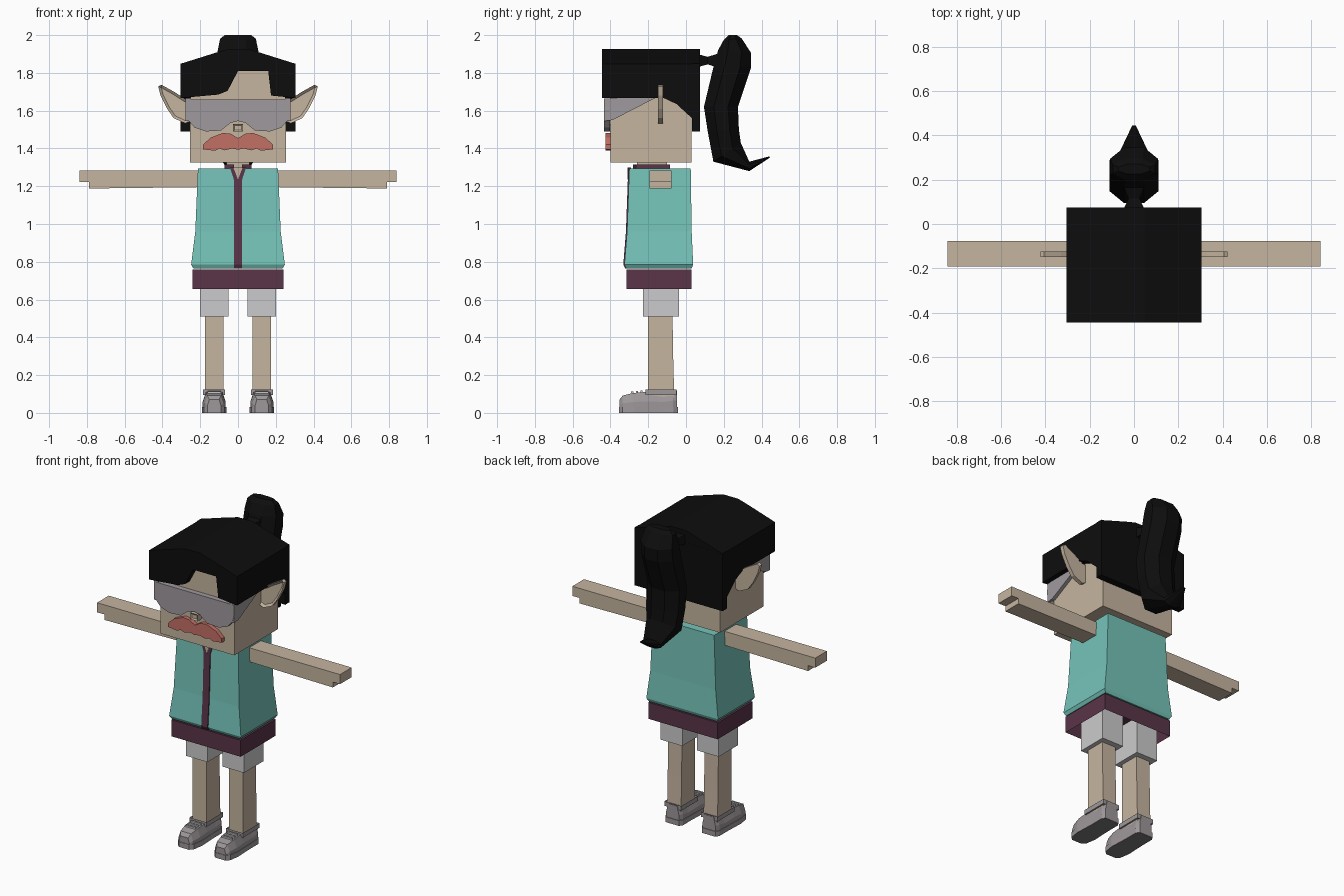
import bpy
import bmesh
import math

cube = bpy.data.objects.get("Cube")
if cube:
    bpy.data.objects.remove(cube, do_unlink=True)


def material(name, r, g, b):
    m = bpy.data.materials.new(name)
    m.use_nodes = True
    m.diffuse_color = (r, g, b, 1)
    m.node_tree.nodes["Principled BSDF"].inputs["Base Color"].default_value = (r, g, b, 1)
    return m


SKIN = material("tan skin", 0.56, 0.46, 0.35)
HAIR = material("black hair", 0.004, 0.004, 0.004)
TEAL = material("teal cloth", 0.18, 0.55, 0.49)
MAROON = material("maroon cloth", 0.10, 0.035, 0.065)
SHORTS = material("pale grey cloth", 0.60, 0.60, 0.61)
SHOE = material("warm grey leather", 0.34, 0.31, 0.32)
SOLE = material("dark grey rubber", 0.20, 0.185, 0.19)
LENS = material("grey lens", 0.35, 0.32, 0.34)
RED = material("red moustache", 0.54, 0.16, 0.13)


def finish(name, bm, mat):
    bmesh.ops.recalc_face_normals(bm, faces=bm.faces[:])
    me = bpy.data.meshes.new(name)
    bm.to_mesh(me)
    bm.free()
    me.materials.append(mat)
    ob = bpy.data.objects.new(name, me)
    bpy.context.collection.objects.link(ob)
    return ob


def loft(name, rings, mat):
    """Skin closed rings of equal length and cap both ends."""
    bm = bmesh.new()
    loops = [[bm.verts.new(p) for p in ring] for ring in rings]
    n = len(loops[0])
    for lo, hi in zip(loops, loops[1:]):
        for i in range(n):
            j = (i + 1) % n
            bm.faces.new((lo[i], lo[j], hi[j], hi[i]))
    bm.faces.new(loops[0])
    bm.faces.new(loops[-1])
    return finish(name, bm, mat)


def prism(name, pts, a, b, mat, axis="y"):
    """Extrude a 2D outline along x (y,z outline), y (x,z) or z (x,y)."""
    place = {"x": lambda p, t: (t, p[0], p[1]),
             "y": lambda p, t: (p[0], t, p[1]),
             "z": lambda p, t: (p[0], p[1], t)}[axis]
    return loft(name, [[place(p, t) for p in pts] for t in (a, b)], mat)


def rect(x0, x1, y0, y1):
    return [(x0, y0), (x1, y0), (x1, y1), (x0, y1)]


def box(name, x0, x1, y0, y1, z0, z1, mat):
    return prism(name, rect(x0, x1, y0, y1), z0, z1, mat, "z")


def recess(ob, direction, thickness, depth):
    """Inset the face looking along an axis and sink it."""
    bm = bmesh.new()
    bm.from_mesh(ob.data)
    bm.normal_update()
    face = max(bm.faces, key=lambda f: sum(n * d for n, d in zip(f.normal, direction)))
    bmesh.ops.inset_region(bm, faces=[face], thickness=thickness, use_even_offset=True)
    for v in face.verts:
        for k in range(3):
            v.co[k] -= direction[k] * depth
    bm.to_mesh(ob.data)
    bm.free()


def mirrored(pts):
    """Complete a right-half outline running from top centre to bottom centre."""
    return pts + [(-x, z) for x, z in reversed(pts) if x > 0]


# Head, neck and nose
box("head", -0.255, 0.255, -0.40, 0.03, 1.325, 1.84, SKIN)
box("neck", -0.06, 0.06, -0.26, -0.10, 1.25, 1.33, SKIN)
nose = box("nose", -0.026, 0.026, -0.435, -0.39, 1.49, 1.53, SKIN)
recess(nose, (0, -1, 0), 0.008, 0.006)

# Moustache
prism("moustache", mirrored([(0, 1.455), (0.04, 1.478), (0.08, 1.482), (0.145, 1.457),
                             (0.185, 1.42), (0.185, 1.395), (0.12, 1.388), (0.10, 1.40),
                             (0.07, 1.39), (0.03, 1.40), (0, 1.393)]),
      -0.426, -0.395, RED)

# Wrap glasses: shield and side wedges
prism("glasses_shield", mirrored([(0, 1.658), (0.275, 1.658), (0.278, 1.60), (0.265, 1.55),
                                  (0.23, 1.51), (0.17, 1.49), (0.09, 1.495),
                                  (0.04, 1.535), (0, 1.545)]),
      -0.435, -0.402, LENS)
for s, side in ((1, "left"), (-1, "right")):
    prism(side + "_glasses_arm", [(-0.434, 1.665), (-0.434, 1.545), (-0.39, 1.55), (-0.16, 1.668)],
          s * 0.25, s * 0.277, LENS, "x")

# Hair: domed crown, fringe with a notch, side and back curtains
dome = [(0.305, 1.848), (0.12, 1.906), (0.05, 1.926),
        (-0.05, 1.926), (-0.12, 1.906), (-0.305, 1.848)]
prism("hair_crown", [(-0.305, 1.668), (0.305, 1.668)] + dome, -0.394, 0.074, HAIR)
prism("hair_fringe", [(-0.305, 1.667), (-0.105, 1.685), (-0.055, 1.705), (0, 1.81),
                      (0.16, 1.81), (0.175, 1.68), (0.305, 1.667)] + dome,
      -0.445, -0.392, HAIR)
box("hair_back", -0.305, 0.305, 0.031, 0.075, 1.49, 1.85, HAIR)
for s, side in ((1, "left"), (-1, "right")):
    prism(side + "_hair_side", [(-0.41, 1.668), (-0.12, 1.668), (-0.05, 1.635), (0.032, 1.56),
                                (0.032, 1.49), (0.075, 1.49), (0.075, 1.84), (-0.41, 1.84)],
          s * 0.25, s * 0.305, HAIR, "x")

# Ponytail: front point, back point and half width of each section
sections = [((0.225, 2.0), (0.27, 2.0), 0.07), ((0.20, 1.975), (0.295, 1.982), 0.095),
            ((0.17, 1.92), (0.345, 1.905), 0.108), ((0.145, 1.83), (0.345, 1.83), 0.11),
            ((0.095, 1.62), (0.275, 1.62), 0.11), ((0.115, 1.49), (0.28, 1.50), 0.11),
            ((0.145, 1.33), (0.29, 1.43), 0.10), ((0.335, 1.28), (0.335, 1.33), 0.06),
            ((0.445, 1.352), (0.442, 1.358), 0.008)]
rings = []
for (y0, z0), (y1, z1), w in sections:
    ring = []
    for i in range(8):
        a = math.tau * (i + 0.5) / 8
        c, t = math.cos(a) / 0.924, 0.5 + math.sin(a) / 1.848
        ring.append((w * c, y0 + (y1 - y0) * t, z0 + (z1 - z0) * t))
    rings.append(ring)
loft("ponytail", rings, HAIR)
loft("ponytail_tie", [[(x, y, z) for x, z in rect(-w, w, 1.865 - h, 1.865 + h)]
                      for y, w, h in ((0.06, 0.05, 0.035), (0.115, 0.025, 0.02), (0.18, 0.05, 0.04))], HAIR)

# Vest: z, half width, front y, back y
levels = [(0.765, 0.236, -0.316, 0.03), (0.785, 0.248, -0.326, 0.038),
          (0.96, 0.226, -0.312, 0.03), (1.295, 0.212, -0.30, 0.025)]
loft("vest", [[(x, y, z) for x, y in rect(-w, w, f, b)] for z, w, f, b in levels], TEAL)

# Front trim follows the vest, then opens into a V neck
trim_rows = [(z, f, 0.022) for z, w, f, b in levels[:3]] + [(1.235, -0.302, 0.022), (1.298, -0.30, 0.042)]
loft("vest_trim", [[(x, y, z) for x, y in rect(-w, w, f - 0.006, f + 0.01)]
                   for z, f, w in trim_rows], MAROON)
prism("neck_opening", [(0, 1.235), (0.024, 1.298), (-0.024, 1.298)], -0.309, -0.29, SKIN)

# Collar around the neck, open at the front
for s, side in ((1, "left"), (-1, "right")):
    prism(side + "_collar", [(s * 0.02, -0.28), (s * 0.072, -0.265), (s * 0.072, -0.085), (0, -0.085),
                             (0, -0.11), (s * 0.052, -0.11), (s * 0.052, -0.25)],
          1.28, 1.316, MAROON, "z")

# Hem band, hollow underneath
hem = box("hem_band", -0.24, 0.24, -0.316, 0.03, 0.655, 0.758, MAROON)
recess(hem, (0, 0, -1), 0.02, 0.085)


def shoe_ring(y, w, top, cx):
    shape = [(-1, 0.025), (1, 0.025), (1, 0.55 * top), (0.72, top), (-0.72, top), (-1, 0.55 * top)]
    return [(cx + w * x, y, z) for x, z in shape]


for s, side in ((1, "left"), (-1, "right")):
    # Ear with a sunken front
    ear = prism(side + "_ear", [(s * x, z) for x, z in (
        (0.24, 1.655), (0.28, 1.662), (0.33, 1.695), (0.405, 1.737), (0.422, 1.728), (0.41, 1.68),
        (0.375, 1.61), (0.34, 1.56), (0.28, 1.533), (0.24, 1.55))], -0.148, -0.123, SKIN)
    recess(ear, (0, -1, 0), 0.014, 0.012)

    # Arm with a stepped hand
    prism(side + "_arm", [(s * x, z) for x, z in (
        (0.18, 1.195), (0.79, 1.188), (0.79, 1.222), (0.84, 1.222), (0.84, 1.282), (0.18, 1.282))],
        -0.192, -0.077, SKIN)

    # Short leg and leg
    cx = s * 0.126
    box(side + "_short_leg", cx - 0.075, cx + 0.075, -0.228, -0.036, 0.51, 0.742, SHORTS)
    loft(side + "_leg", [[(x, y, z) for x, y in rect(cx - 0.048, cx + 0.048, -0.20, b)]
                         for z, b in ((0.08, -0.062), (0.30, -0.068), (0.56, -0.072))], SKIN)

    # Shoe: upper, sole, ankle cuff and laces
    loft(side + "_shoe", [shoe_ring(y, w, t, cx) for y, w, t in (
        (-0.352, 0.036, 0.07), (-0.335, 0.05, 0.092), (-0.28, 0.061, 0.105), (-0.21, 0.06, 0.112),
        (-0.12, 0.057, 0.105), (-0.07, 0.055, 0.118), (-0.047, 0.044, 0.118))], SHOE)
    outline = [(0.035, -0.355), (0.055, -0.335), (0.065, -0.27), (0.06, -0.15), (0.06, -0.065), (0.047, -0.043)]
    outline += [(-x, y) for x, y in reversed(outline)]
    prism(side + "_shoe_sole", [(cx + x, y) for x, y in outline], 0, 0.032, SHOE, "z")
    prism(side + "_shoe_tread", [(cx + 0.95 * x, 0.97 * y - 0.006) for x, y in outline],
          0, 0.004, SOLE, "z").location.z = -0.0005
    cuff = box(side + "_shoe_cuff", cx - 0.058, cx + 0.058, -0.215, -0.05, 0.095, 0.124, SHOE)
    recess(cuff, (0, 0, 1), 0.008, 0.015)
    for i in range(3):
        y = -0.235 - i * 0.025
        box(f"{side}_lace_{i + 1}", cx - 0.035, cx + 0.035, y - 0.006, y + 0.006, 0.10, 0.118 - i * 0.003, SHORTS)
